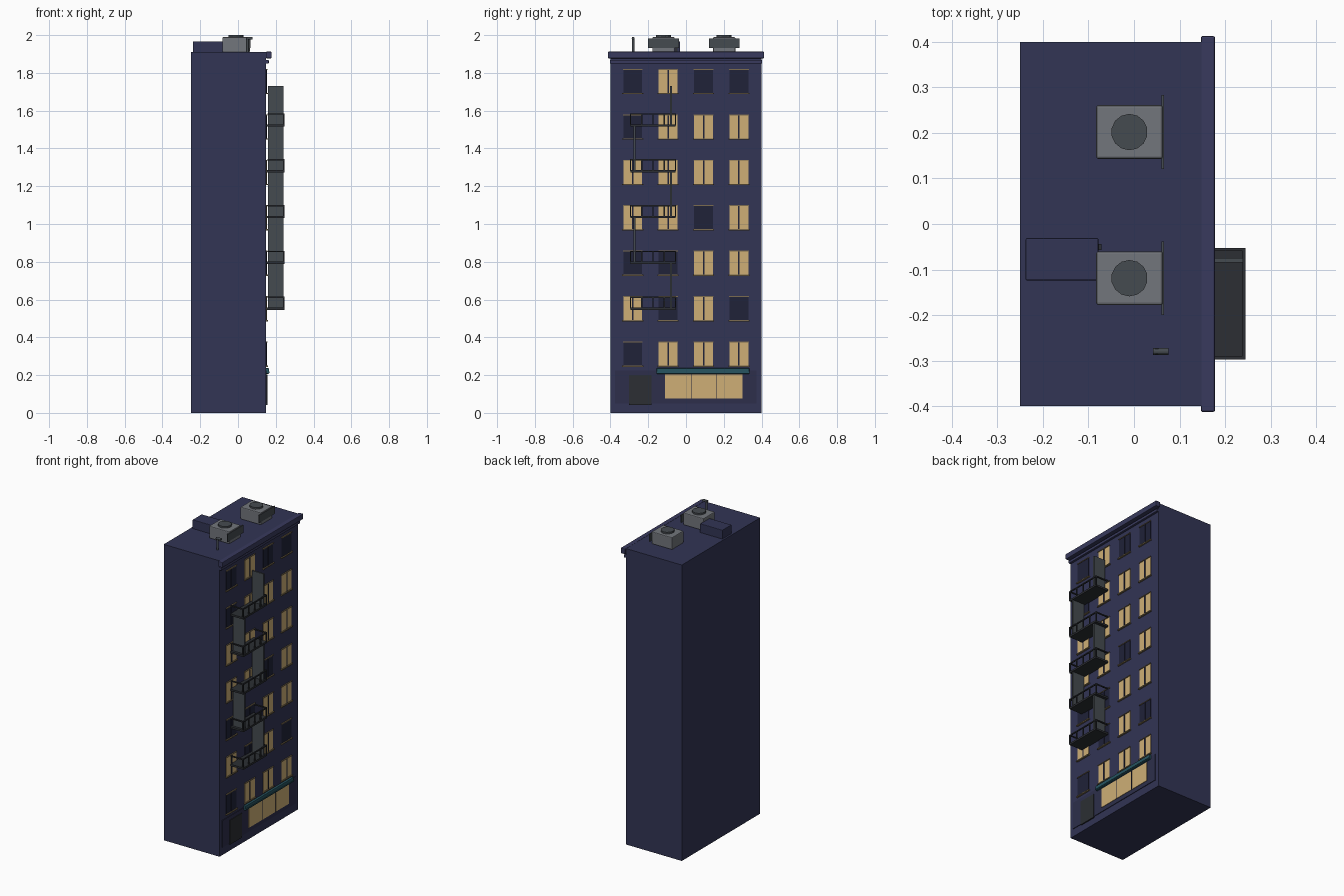
import bpy
from math import pi

if "Cube" in bpy.data.objects:
    bpy.data.objects.remove(bpy.data.objects["Cube"])


def material(name, r, g, b):
    m = bpy.data.materials.new(name)
    m.diffuse_color = (r, g, b, 1)
    m.use_nodes = True
    m.node_tree.nodes["Principled BSDF"].inputs["Base Color"].default_value = m.diffuse_color
    return m


WALL = material("wall_navy", 0.032, 0.035, 0.09)
TRIM = material("trim_navy", 0.04, 0.042, 0.11)
SHOP = material("shop_navy", 0.026, 0.028, 0.07)
DARK = material("dark_glass", 0.014, 0.016, 0.04)
LIT = material("lit_glass", 0.62, 0.43, 0.18)
SILL = material("sill_tan", 0.2, 0.15, 0.08)
IRON = material("iron", 0.025, 0.028, 0.033)
STEEL = material("steel", 0.06, 0.07, 0.08)
UNIT = material("unit_grey", 0.17, 0.18, 0.2)
TEAL = material("awning_teal", 0.02, 0.09, 0.12)


def finish(ob, name, mat, bevel=0):
    ob.name = name
    ob.data.materials.append(mat)
    if bevel:
        mod = ob.modifiers.new("bevel", 'BEVEL')
        mod.width = bevel
        mod.segments = 2
    return ob


def box(name, x, y, z, mat, bevel=0):
    """Box from (min, max) ranges."""
    bpy.ops.mesh.primitive_cube_add(size=1, location=[(a + b) / 2 for a, b in (x, y, z)])
    ob = bpy.context.object
    ob.scale = [b - a for a, b in (x, y, z)]
    bpy.ops.object.transform_apply(location=False, rotation=False, scale=True)
    return finish(ob, name, mat, bevel)


def cyl(name, loc, r, depth, mat, sides=12, rot=(0, 0, 0)):
    bpy.ops.mesh.primitive_cylinder_add(vertices=sides, radius=r, depth=depth,
                                        location=loc, rotation=rot)
    return finish(bpy.context.object, name, mat)


# main block and cornice
F = 0.148
box("building_body", (-0.25, F), (-0.4, 0.4), (0, 1.91), WALL)
box("cornice", (F - 0.001, 0.178), (-0.413, 0.413), (1.877, 1.912), TRIM, 0.004)
box("cornice_lower_band", (F - 0.001, 0.163), (-0.402, 0.402), (1.85, 1.868), TRIM, 0.003)

# windows, bottom row first; 1 = lit
rows = ["0111", "1010", "0011", "1101", "1111", "0111", "0100"]
for r, row in enumerate(rows):
    z = 0.312 + 0.2405 * r
    for c, state in enumerate(row):
        y = -0.282 + 0.1875 * c
        tag = f"_{r}_{c}"
        box("window_glass" + tag, (F - 0.001, 0.151), (y - 0.05, y + 0.05),
            (z - 0.062, z + 0.062), LIT if state == "1" else DARK)
        box("window_mullion" + tag, (F, 0.154), (y - 0.004, y + 0.004),
            (z - 0.062, z + 0.062), DARK)
        box("window_sill" + tag, (F, 0.158), (y - 0.056, y + 0.056),
            (z - 0.068, z - 0.061), SILL)
        box("window_lintel" + tag, (F, 0.155), (y - 0.052, y + 0.052),
            (z + 0.061, z + 0.066), SILL)

# shop front
box("shop_panel", (F - 0.001, 0.152), (-0.375, 0.372), (0.05, 0.225), SHOP)
box("shop_door", (F, 0.156), (-0.302, -0.182), (0.043, 0.2), IRON)
box("shop_window", (F, 0.155), (-0.11, 0.298), (0.077, 0.202), LIT)
for y in (0.03, 0.163):
    box("shop_mullion", (F, 0.157), (y - 0.002, y + 0.002), (0.077, 0.202), DARK)
box("shop_awning", (F, 0.164), (-0.155, 0.335), (0.207, 0.237), TEAL, 0.003)
box("shop_awning_lip", (F, 0.167), (-0.155, 0.335), (0.212, 0.218), TEAL)

# fire escape: platforms, railings and alternating ladder panels
X0, X1, Y0, Y1 = 0.155, 0.245, -0.294, -0.056
T = 0.0035
for i in range(5):
    z = 0.552 + 0.2425 * i
    box(f"escape_platform_{i}", (X0 - 0.007, X1), (Y0, Y1), (z - 0.006, z + 0.006), IRON)
    top = z + 0.06
    box(f"escape_rail_front_{i}", (X1 - 2 * T, X1), (Y0, Y1), (top - T, top + T), IRON)
    for y in (Y0, Y1):
        box(f"escape_rail_side_{i}", (X0, X1), (y - T, y + T), (top - T, top + T), IRON)
    for k in range(5):
        y = Y0 + (Y1 - Y0) * k / 4
        box(f"escape_post_{i}_{k}", (X1 - 2 * T, X1), (y - T, y + T), (z, top), IRON)
    y = -0.08 if i % 2 == 0 else -0.272
    box(f"escape_stair_{i}", (0.158, 0.24), (y - 0.005, y + 0.005), (z, z + 0.2425 * 0.86 if i > 9 else z + 0.2425 - 0.035 * (i == 4)), STEEL)

# rooftop cooling units
for y in (-0.119, 0.202):
    box("cooling_unit", (-0.083, 0.063), (y - 0.059, y + 0.059), (1.91, 1.989), UNIT, 0.005)
    box("cooling_unit_grille", (0.06, 0.066), (y - 0.081, y + 0.081), (1.932, 1.982), STEEL)
    cyl("cooling_fan", (-0.01, y, 1.992), 0.04, 0.016, STEEL, 14)

# stair hut with its small lamp, and vent pipe
box("roof_hut", (-0.238, -0.078), (-0.124, -0.031), (1.905, 1.967), WALL, 0.003)
box("roof_hut_lamp", (-0.08, -0.071), (-0.057, -0.044), (1.912, 1.955), IRON)
cyl("vent_pipe", (0.05, -0.28, 1.948), 0.007, 0.08, STEEL)
cyl("vent_pipe_outlet", (0.059, -0.28, 1.983), 0.0075, 0.034, STEEL, rot=(0, pi / 2, 0))
